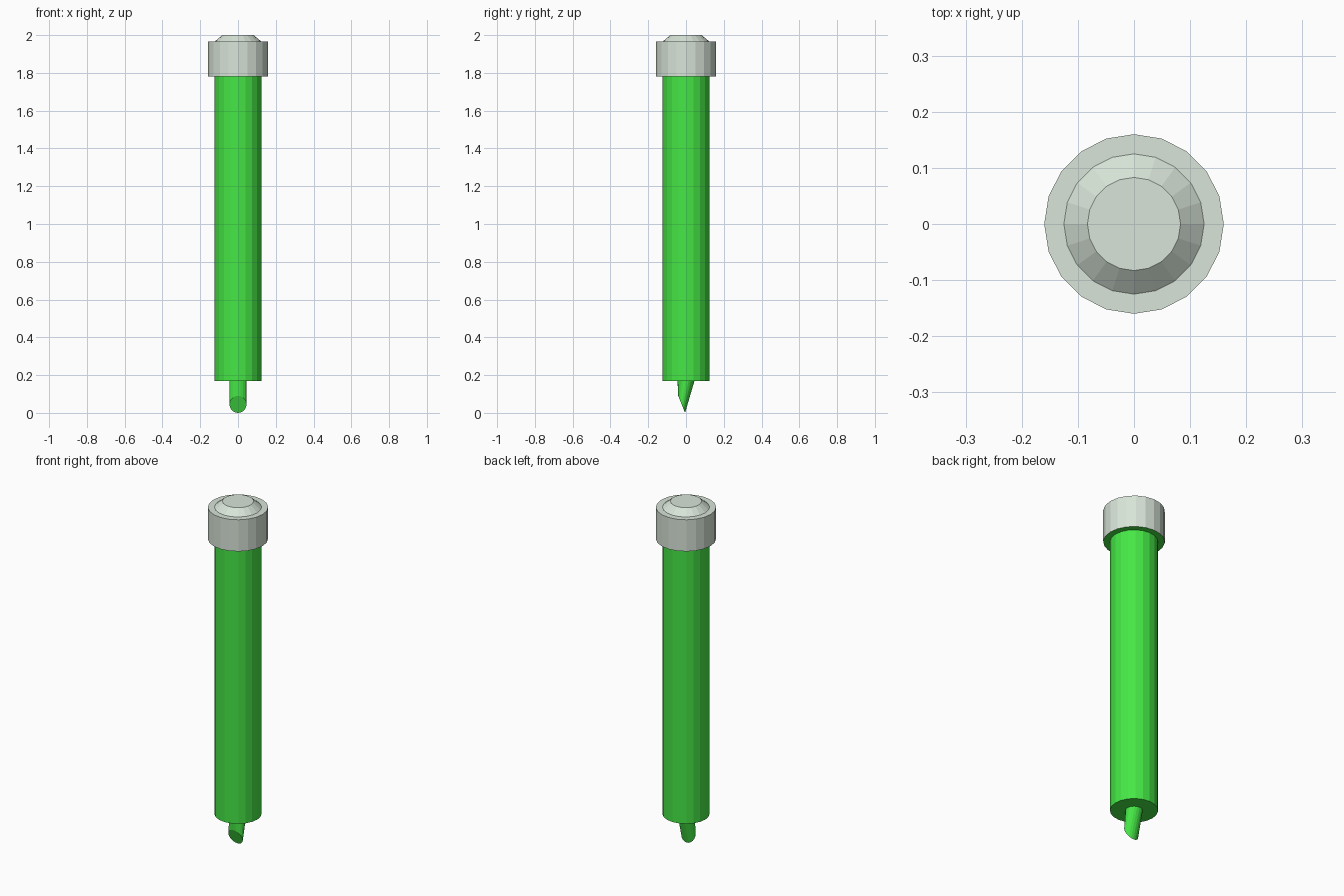
import bpy, math

if "Cube" in bpy.data.objects:
    bpy.data.objects.remove(bpy.data.objects["Cube"])

SIDES = 20


def material(name, rgb):
    m = bpy.data.materials.new(name)
    m.diffuse_color = (*rgb, 1)
    m.use_nodes = True
    m.node_tree.nodes["Principled BSDF"].inputs["Base Color"].default_value = m.diffuse_color
    return m


def ring(radius, z):
    return [(radius * math.cos(2 * math.pi * i / SIDES),
             radius * math.sin(2 * math.pi * i / SIDES), z) for i in range(SIDES)]


def skin(name, rings, mat, cap_start=False, cap_end=False):
    """Join successive rings with quads and optionally close the ends."""
    faces = []
    for k in range(len(rings) - 1):
        a, b = k * SIDES, (k + 1) * SIDES
        for i in range(SIDES):
            j = (i + 1) % SIDES
            faces.append((a + i, a + j, b + j, b + i))
    if cap_start:
        faces.append(tuple(reversed(range(SIDES))))
    if cap_end:
        last = (len(rings) - 1) * SIDES
        faces.append(tuple(range(last, last + SIDES)))
    mesh = bpy.data.meshes.new(name)
    mesh.from_pydata([v for r in rings for v in r], [], faces)
    mesh.materials.append(mat)
    obj = bpy.data.objects.new(name, mesh)
    bpy.context.collection.objects.link(obj)
    return obj


green = material("ink_green", (0.06, 0.8, 0.06))
pale = material("pale_green_grey", (0.69, 0.78, 0.69))

# Barrel, flaring into the flat green shoulder under the end piece
skin("barrel", [ring(0.125, 0.17), ring(0.125, 1.78), ring(0.16, 1.78)],
     green, cap_start=True)

# End piece with a step and a bevelled button
skin("end_cap", [ring(0.16, 1.78), ring(0.16, 1.965), ring(0.125, 1.965),
                 ring(0.083, 2.0)], pale, cap_end=True)

# Chisel nib: the lower ring is tilted so its cut face looks to the front
base = ring(0.045, 0.17)
cut = [(x, -0.023 + 0.4 * y, 0.045 - y) for x, y, z in base]
skin("nib", [cut, base], green, cap_start=True)
